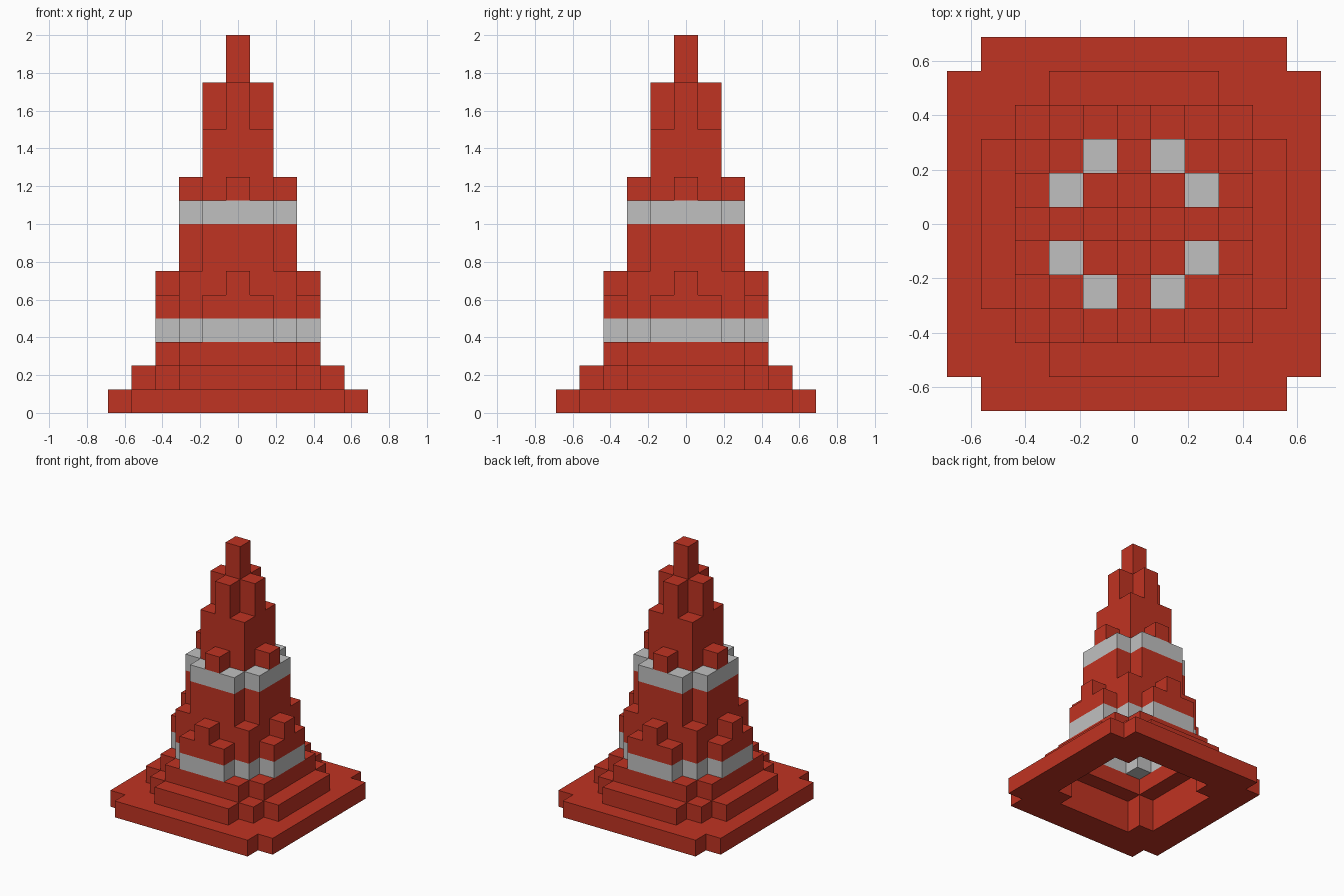
import bpy
import bmesh

cube = bpy.data.objects.get("Cube")
if cube:
    bpy.data.objects.remove(cube, do_unlink=True)

S = 0.125  # block size


def make_material(name, rgb):
    mat = bpy.data.materials.new(name)
    mat.use_nodes = True
    color = (*rgb, 1.0)
    mat.diffuse_color = color
    bsdf = next(n for n in mat.node_tree.nodes if n.type == 'BSDF_PRINCIPLED')
    bsdf.inputs["Base Color"].default_value = color
    bsdf.inputs["Roughness"].default_value = 0.8
    return mat


red = make_material("cone_red", (0.53, 0.033, 0.016))
grey = make_material("stripe_grey", (0.53, 0.53, 0.53))

# Plan of each layer: entry m is how far sideways the blocks reach at distance m
# from the centre line; every plan has eightfold symmetry.
PLANS = (
    [(0, 1, 2, 3, 4, 4), (0, 1, 2, 3, 2), (0, 1, 2, 2)]    # base and skirt
    + [(0, 1, 2, 1)] * 2 + [(0, 1, 2, 0)]                  # lower cone
    + [(0, 1, 1)] * 3 + [(0, 1, 0)]                        # middle cone
    + [(0, 1)] * 2 + [(0, 0)] * 2 + [(0,)] * 2             # upper cone and tip
)


def solid(i, j, k):
    if not 0 <= k < len(PLANS):
        return False
    far, near = max(abs(i), abs(j)), min(abs(i), abs(j))
    return far < len(PLANS[k]) and near <= PLANS[k][far]


def buried(i, j, k):
    """Covered on four sides and on top, so left out of the hollow shell."""
    around = ((1, 0, 0), (-1, 0, 0), (0, 1, 0), (0, -1, 0), (0, 0, 1))
    return all(solid(i + a, j + b, k + c) for a, b, c in around)


def in_shell(i, j, k):
    if not solid(i, j, k):
        return False
    if k == 0:  # the base also carries the first step of the skirt
        return not (buried(i, j, 0) and buried(i, j, 1))
    return not buried(i, j, k)


CELLS = {(i, j, k) for k in range(len(PLANS))
         for i in range(-5, 6) for j in range(-5, 6) if in_shell(i, j, k)}


def block_faces(cell):
    """Corner points of each face of a block that touches no other block."""
    for axis in range(3):
        u, v = (axis + 1) % 3, (axis + 2) % 3
        for sign in (-1, 1):
            beside = list(cell)
            beside[axis] += sign
            if tuple(beside) in CELLS:
                continue
            corners = []
            for du, dv in ((-1, -1), (1, -1), (1, 1), (-1, 1))[::sign]:
                p = [2 * c for c in cell]
                p[axis] += sign
                p[u] += du
                p[v] += dv
                p[2] += 1  # blocks rest on z = 0
                corners.append(tuple(p))
            yield corners


def build_part(name, first, last, mat):
    bm = bmesh.new()
    verts = {}
    for cell in sorted(c for c in CELLS if first <= c[2] <= last):
        for corners in block_faces(cell):
            for p in corners:
                if p not in verts:
                    verts[p] = bm.verts.new([x * S / 2 for x in p])
            bm.faces.new([verts[p] for p in corners])
    mesh = bpy.data.meshes.new(name)
    bm.to_mesh(mesh)
    bm.free()
    mesh.materials.append(mat)
    obj = bpy.data.objects.new(name, mesh)
    bpy.context.collection.objects.link(obj)


# Name, first layer, last layer, colour
for part in (
    ("base_plate", 0, 0, red),
    ("stepped_skirt", 1, 2, red),
    ("lower_stripe", 3, 3, grey),
    ("middle_body", 4, 7, red),
    ("upper_stripe", 8, 8, grey),
    ("upper_body", 9, 13, red),
    ("tip", 14, 15, red),
):
    build_part(*part)
